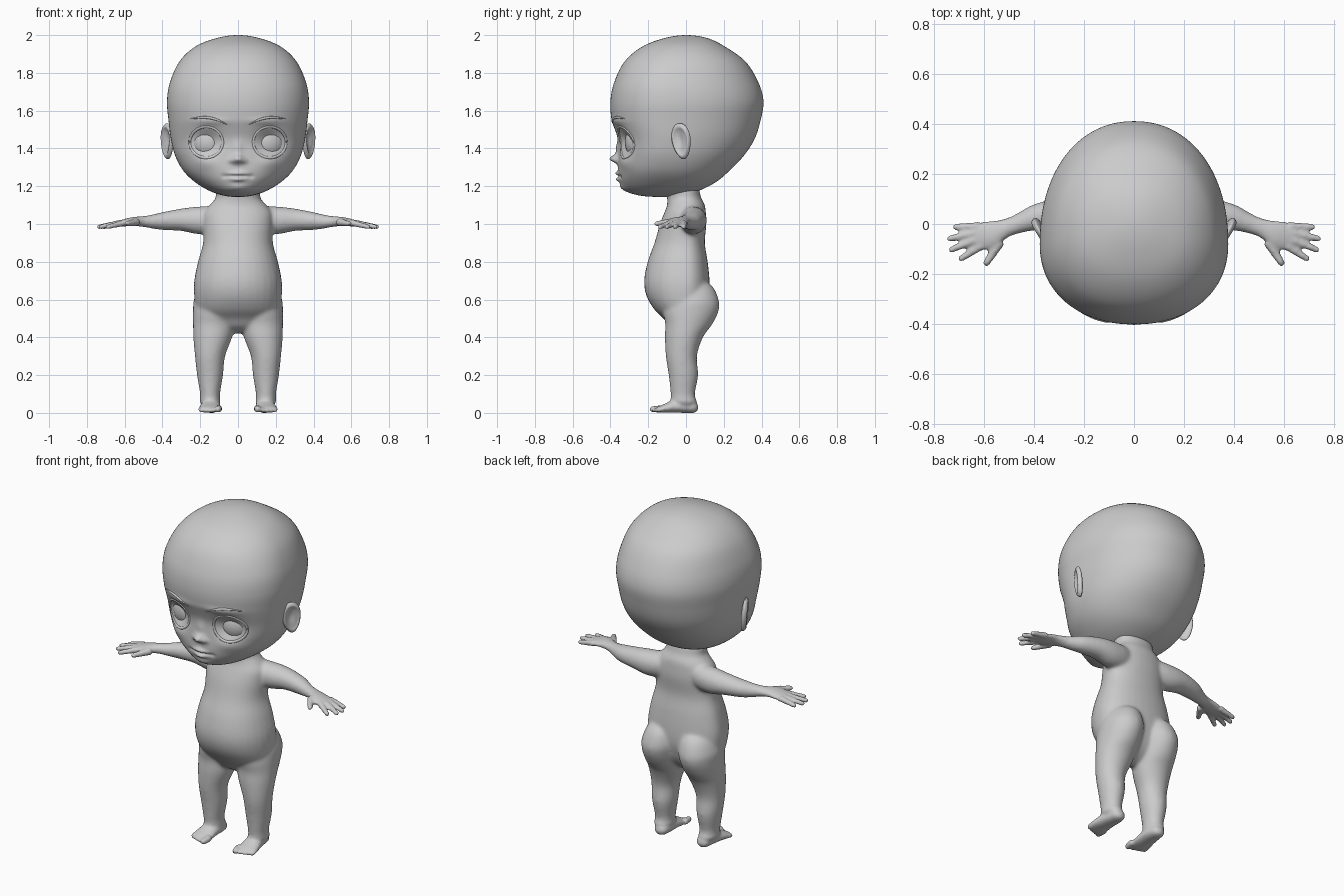
import bpy, bmesh, math
from mathutils import Vector, Matrix
from mathutils.bvhtree import BVHTree

if "Cube" in bpy.data.objects:
    bpy.data.objects.remove(bpy.data.objects["Cube"])

grey = bpy.data.materials.new("plain grey")
grey.use_nodes = True
grey.diffuse_color = (0.6, 0.6, 0.6, 1)
grey.node_tree.nodes["Principled BSDF"].inputs["Base Color"].default_value = (0.6, 0.6, 0.6, 1)


def finish(bm, name):
    bmesh.ops.recalc_face_normals(bm, faces=bm.faces)
    for f in bm.faces:
        f.smooth = True
    me = bpy.data.meshes.new(name)
    bm.to_mesh(me)
    bm.free()
    me.materials.append(grey)
    ob = bpy.data.objects.new(name, me)
    bpy.context.collection.objects.link(ob)
    return ob


def skin(bm, rings):
    """Join rings of points into a closed surface."""
    rings = [[bm.verts.new(p) for p in ring] for ring in rings]
    n = len(rings[0])
    for r, q in zip(rings, rings[1:]):
        for k in range(n):
            m = (k + 1) % n
            bm.faces.new((r[k], r[m], q[m], q[k]))
    for ring in (rings[0], rings[-1]):
        mid = bm.verts.new(sum((v.co for v in ring), Vector()) / n)
        for k in range(n):
            bm.faces.new((ring[k], ring[(k + 1) % n], mid))


def spline(secs, steps):
    """Smooth pass through sections; both ends close like domes."""
    def cap(p):
        return p[:3] + tuple(-r for r in p[3:])
    pts = [cap(secs[1])] + secs + [cap(secs[-2])]
    out = []
    for i in range(1, len(pts) - 2):
        for k in range(steps):
            t = k / steps
            out.append([0.5 * (2 * b + (c - a) * t + (2 * a - 5 * b + 4 * c - d) * t * t
                               + (3 * b - a - 3 * c + d) * t ** 3)
                        for a, b, c, d in zip(*pts[i - 1:i + 3])])
    return out[1:]


def loft(bm, secs, axis="Z", sides=32, steps=5, power=2.0, flip=1):
    """Sections: (position, centre u, centre v, radius u, radius -v, radius +v)."""
    order = {"Z": (1, 2, 0), "X": (0, 1, 2), "Y": (1, 0, 2)}[axis]
    rings = []
    for t, cu, cv, ru, rn, rp in spline(secs, steps):
        ring = []
        for k in range(sides):
            a = 2 * math.pi * k / sides
            c, s = [math.copysign(abs(q) ** (2 / power), q) for q in (math.cos(a), math.sin(a))]
            tuv = (t, cu + ru * c, cv + (rp if s > 0 else rn) * s)
            p = [tuv[i] for i in order]
            ring.append((p[0] * flip, p[1], p[2]))
        rings.append(ring)
    skin(bm, rings)


def tube(bm, path, sides=10):
    """Round tube along a path of (point, radius)."""
    rings = []
    for i, (p, r) in enumerate(path):
        d = (path[min(i + 1, len(path) - 1)][0] - path[max(i - 1, 0)][0]).normalized()
        u = d.cross(Vector((0, .3, 1))).normalized()
        w = d.cross(u)
        turn = [2 * math.pi * k / sides for k in range(sides)]
        rings.append([p + r * (math.cos(a) * u + math.sin(a) * w) for a in turn])
    skin(bm, rings)


def digit(bm, a, b, r0, r1, flip):
    """Tapered finger or toe with a rounded tip."""
    a, b = Vector((a[0] * flip, *a[1:])), Vector((b[0] * flip, *b[1:]))
    d = (b - a).normalized()
    path = [(a.lerp(b, t / 4), r0 + (r1 - r0) * t / 4) for t in range(5)]
    for k in range(1, 5):
        q = k * math.pi / 9
        path.append((b + d * r1 * math.sin(q), r1 * math.cos(q)))
    tube(bm, path, 14)


def ball(bm, pos, size, rot, seg):
    m = Matrix.Translation(pos) @ Matrix.Rotation(rot, 4, "Z") @ Matrix.Diagonal((*size, 1))
    return bmesh.ops.create_uvsphere(bm, u_segments=seg, v_segments=seg // 2, radius=1, matrix=m)["verts"]


# Body: torso, limbs, hands and feet fused into one skin
bm = bmesh.new()
loft(bm, [(.42, 0, -.01, 0, 0, 0), (.45, 0, -.01, .12, .07, .06), (.5, 0, 0, .19, .12, .09),
          (.55, 0, 0, .22, .17, .11), (.62, 0, 0, .232, .21, .125), (.7, 0, 0, .232, .222, .125),
          (.8, 0, 0, .212, .203, .115), (.9, 0, 0, .185, .167, .1), (1, 0, 0, .185, .138, .108),
          (1.06, 0, 0, .18, .115, .105), (1.1, 0, 0, .15, .1, .1), (1.14, 0, 0, .118, .1, .08),
          (1.2, 0, -.01, .11, .09, .07), (1.25, 0, -.01, 0, 0, 0)], power=2.15)
for s in (1, -1):
    # Leg with buttock
    loft(bm, [(.72, .1, .02, 0, 0, 0), (.68, .11, .03, .08, .07, .1), (.6, .12, .03, .113, .12, .143),
              (.54, .125, .02, .113, .14, .153), (.47, .128, 0, .11, .11, .14), (.4, .134, -.01, .103, .102, .1),
              (.3, .148, -.02, .08, .087, .078), (.2, .148, -.015, .069, .077, .08),
              (.1, .148, -.015, .053, .066, .062), (.05, .147, -.01, .05, .065, .065),
              (.015, .147, -.01, 0, 0, 0)], flip=s)
    # Foot and toes
    loft(bm, [(.065, .14, .03, 0, 0, 0), (.05, .14, .03, .034, .028, .03), (.0, .14, .03, .046, .03, .055),
              (-.06, .145, .03, .053, .029, .042), (-.12, .15, .02, .06, .019, .025),
              (-.15, .15, .016, .055, .014, .016), (-.165, .15, .015, 0, 0, 0)], "Y", flip=s)
    for k, x in enumerate((.1, .127, .15, .171, .191)):
        r = .019 if k == 0 else .0135
        digit(bm, (x, -.13, r + .004), (x + .005, -.176 + .008 * k, r), r, r * .9, s)
    # Arm and palm
    loft(bm, [(.06, .03, 1.03, 0, 0, 0), (.1, .03, 1.03, .06, .07, .06), (.2, .04, 1.02, .07, .075, .073),
              (.3, .042, 1.02, .062, .057, .062), (.4, .026, 1.018, .053, .05, .045),
              (.46, .004, 1.012, .043, .036, .037), (.51, -.018, 1.014, .04, .028, .027),
              (.56, -.042, 1.012, .055, .023, .024), (.61, -.048, 1.004, .056, .017, .02),
              (.64, -.05, 1, .044, .013, .015), (.655, -.05, 1, 0, 0, 0)], "X", flip=s)
    # Fingers and thumb
    for root, tip in (((.62, -.008), (.712, -.012)), ((.63, -.035), (.735, -.058)),
                      ((.63, -.062), (.728, -.102)), ((.61, -.088), (.69, -.138))):
        digit(bm, (*root, 1.004), (*tip, .985), .017, .013, s)
    digit(bm, (.535, -.07, 1.01), (.588, -.155, 1.002), .022, .014, s)
body = finish(bm, "body")
bpy.context.view_layer.objects.active = body
remesh = body.modifiers.new("fuse", "REMESH")
remesh.mode = "VOXEL"
remesh.voxel_size = .008
remesh.use_smooth_shade = True
bpy.ops.object.modifier_apply(modifier="fuse")
# Soften the joins, but only lightly on hands and feet
fine = [v.index for v in body.data.vertices if abs(v.co.x) > .5 or v.co.z < .07]
group = body.vertex_groups.new(name="soft")
group.add(range(len(body.data.vertices)), 1, "REPLACE")
group.add(fine, .2, "REPLACE")
smooth = body.modifiers.new("soften", "SMOOTH")
smooth.factor = .5
smooth.iterations = 20
smooth.vertex_group = "soft"

# Head: egg-like loft, then soft bumps and hollows for the face
bm = bmesh.new()
c = -.08
loft(bm, [(2, 0, 0, 0, 0, 0), (1.985, 0, -.01, .11, .1, .12), (1.94, 0, -.03, .225, .2, .235),
          (1.86, 0, -.05, .31, .275, .365), (1.75, 0, c, .36, .3, .463), (1.65, 0, c, .376, .32, .49),
          (1.55, 0, c, .368, .313, .475), (1.45, 0, c, .355, .28, .443), (1.36, 0, c, .332, .278, .385),
          (1.28, 0, c, .288, .28, .308), (1.22, 0, c, .225, .268, .235), (1.175, 0, -.1, .15, .215, .165),
          (1.15, 0, -.12, .075, .12, .09), (1.143, 0, -.12, 0, 0, 0)],
     sides=144, steps=10, power=2.15)
bumps = [  # x, z, spread x, spread z, push forward
    (0, 1.345, .024, .022, .045), (0, 1.4, .018, .04, .014), (.033, 1.335, .014, .014, .016),
    (.165, 1.435, .062, .06, -.035), (.14, 1.545, .09, .018, .008), (0, 1.268, .04, .011, .016),
    (0, 1.236, .032, .011, .018), (.03, 1.253, .03, .005, -.008), (.07, 1.253, .012, .012, -.008),
    (0, 1.19, .05, .025, .012), (.17, 1.33, .06, .04, .012), (0, 1.3, .008, .015, -.004)]
for v in bm.verts:
    if v.co.y < -.15:
        x, z = v.co.x, v.co.z
        for bx, bz, sx, sz, d in bumps:
            for m in {bx, -bx}:
                v.co.y -= d * math.exp(-((x - m) / sx) ** 2 - ((z - bz) / sz) ** 2)
face = BVHTree.FromBMesh(bm)
finish(bm, "head")


def on_face(x, z):
    return face.ray_cast(Vector((x, -1, z)), Vector((0, 1, 0)))[0]


for s, side in ((1, "left"), (-1, "right")):
    # Eyeball
    bm = bmesh.new()
    ball(bm, (.167 * s, -.268, 1.433), (.081, .052, .081), .3 * s, 40)
    finish(bm, side + "_eye")

    # Eyelid rim
    bm = bmesh.new()
    rim = []
    for k in range(50):
        a = k * math.pi / 24
        p = on_face((.167 + .087 * math.cos(a)) * s, 1.433 + .083 * math.sin(a))
        rim.append((p + Vector((0, .004, 0)), .008))
    tube(bm, rim)
    finish(bm, side + "_eyelid")

    # Eyebrow: tapered ridge along the brow
    bm = bmesh.new()
    brow = []
    for k in range(25):
        t = k / 24
        z = 1.527 + .055 * math.sin(min(t * 1.25, 1) * math.pi / 2) * (1 - .45 * t)
        brow.append((on_face((.06 + .19 * t) * s, z), .002 + .005 * math.sin(math.pi * t)))
    tube(bm, brow)
    finish(bm, side + "_eyebrow")

    # Ear: tilted disc with a hollow and a raised rim
    bm = bmesh.new()
    for v in ball(bm, (0, 0, 0), (1, 1, 1), 0, 48):
        x, y, z = v.co
        r = math.hypot(y, z)
        if x > 0:
            x -= 1.1 * math.exp(-((y + .1) / .5) ** 2 - ((z - .12) / .55) ** 2)
            x += .5 * math.exp(-((r - .82) / .14) ** 2)
        v.co = (x * .017 * s, y * .055 * (1 + .2 * z), z * .096)
    ear = finish(bm, side + "_ear")
    ear.location = (.372 * s, -.024, 1.438)
    ear.rotation_euler = (.12, .08 * s, -.5 * s)
